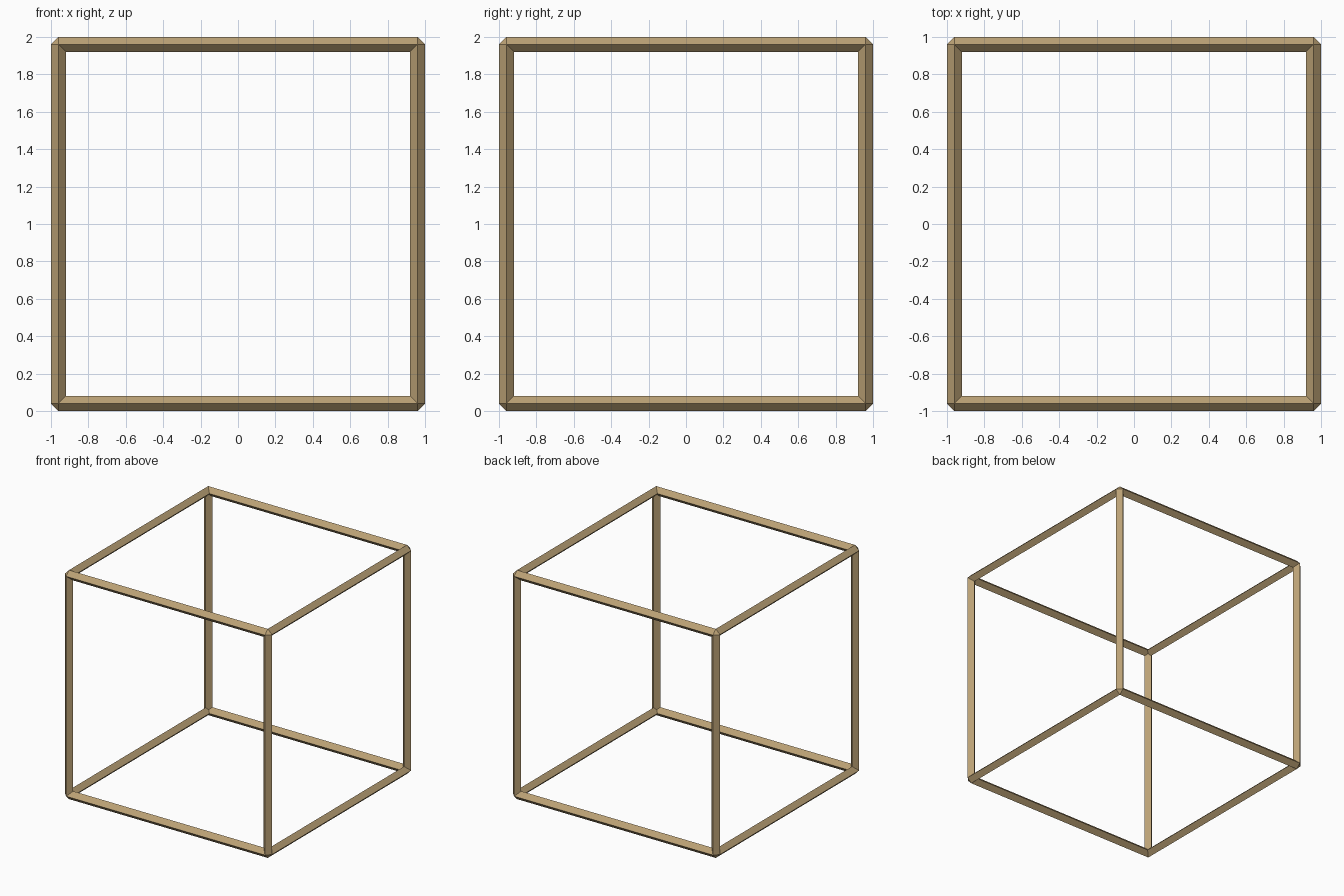
import bpy, bmesh
from mathutils import Vector

if "Cube" in bpy.data.objects:
    bpy.data.objects.remove(bpy.data.objects["Cube"])

R = 0.04          # half diagonal of the diamond-section bars
C = 1.0 - R       # bar centre line distance from the cube centre

bm = bmesh.new()


def point(signs, inset):
    # inset is measured from the corner node towards the cube centre
    return Vector([s * (C - i) for s, i in zip(signs, inset)]) + Vector((0, 0, 1))


def face(points):
    bm.faces.new([bm.verts.new(p) for p in points])


# Twelve diamond-section bars, mitred where they meet
for a in range(3):
    b, c = (a + 1) % 3, (a + 2) % 3
    for sb in (-1, 1):
        for sc in (-1, 1):
            ends = []
            for sa in (-1, 1):
                signs = [0, 0, 0]
                signs[a], signs[b], signs[c] = sa, sb, sc

                def p(ia, ib, ic):
                    inset = [0, 0, 0]
                    inset[a], inset[b], inset[c] = ia, ib, ic
                    return point(signs, inset)

                ends.append((p(0, -R, 0), p(0, 0, -R), p(R, R, 0),
                             p(R, 0, R), p(R / 2, R / 2, R / 2)))
            (ob, oc, ib, ic, m), (ob2, oc2, ib2, ic2, m2) = ends
            face((ob, ob2, oc2, oc))
            face((ob, ob2, ic2, ic))
            face((oc, oc2, ib2, ib))
            face((ib, m, ic, ic2, m2, ib2))

# Triangular caps on the eight corners
for x in (-1, 1):
    for y in (-1, 1):
        for z in (-1, 1):
            face([point((x, y, z), i) for i in ((-R, 0, 0), (0, -R, 0), (0, 0, -R))])

bmesh.ops.remove_doubles(bm, verts=bm.verts[:], dist=0.0005)
bmesh.ops.recalc_face_normals(bm, faces=bm.faces[:])

mesh = bpy.data.meshes.new("cube_frame")
bm.to_mesh(mesh)
bm.free()
frame = bpy.data.objects.new("cube_frame", mesh)
bpy.context.collection.objects.link(frame)

# Tan wood
wood = bpy.data.materials.new("tan_wood")
wood.diffuse_color = (0.50, 0.36, 0.18, 1)
wood.use_nodes = True
wood.node_tree.nodes["Principled BSDF"].inputs["Base Color"].default_value = wood.diffuse_color
mesh.materials.append(wood)
